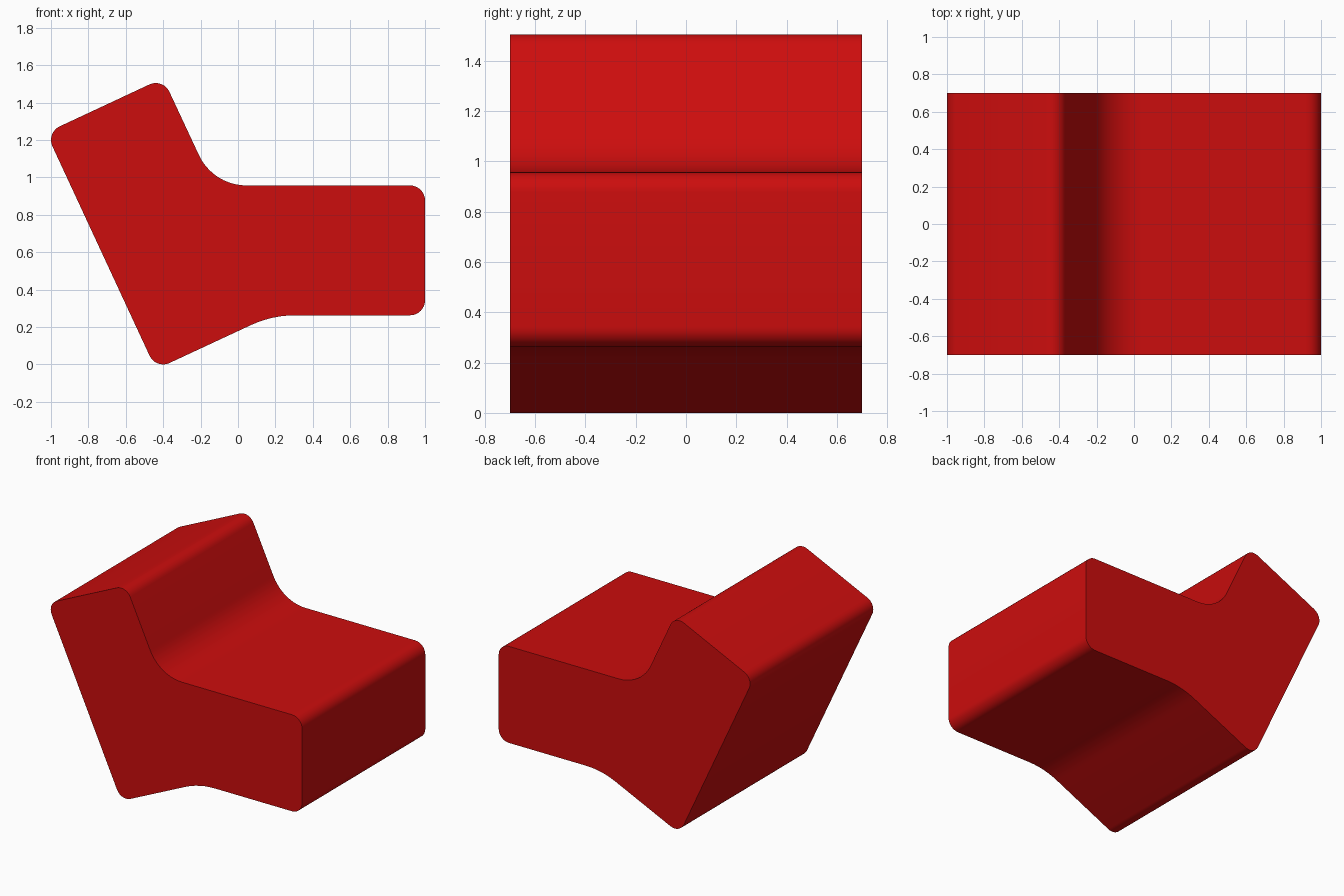
import bpy
import bmesh
import math
from mathutils import Vector

cube = bpy.data.objects.get("Cube")
if cube:
    bpy.data.objects.remove(cube, do_unlink=True)

HALF_DEPTH = 0.70

# Side profile corners: x, z, rounding radius, arc segments
PROFILE = [
    (-0.439, -0.026, 0.08, 8),   # heel of the backrest
    (0.182, 0.263, 0.56, 6),     # bend under the seat
    (1.0, 0.263, 0.08, 8),       # seat front, lower
    (1.0, 0.957, 0.08, 8),       # seat front, upper
    (-0.133, 0.957, 0.28, 10),   # crease between seat and backrest
    (-0.401, 1.531, 0.08, 8),    # backrest top, front
    (-1.026, 1.239, 0.08, 8),    # backrest top, rear
]


def rounded(profile):
    """Replace each corner with a tangent arc."""
    points = []
    for i, (x, z, radius, segments) in enumerate(profile):
        corner = Vector((x, z))
        to_prev = (Vector(profile[i - 1][:2]) - corner).normalized()
        to_next = (Vector(profile[(i + 1) % len(profile)][:2]) - corner).normalized()
        half = to_prev.angle(to_next) / 2
        centre = corner + (to_prev + to_next).normalized() * (radius / math.sin(half))
        tangent = radius / math.tan(half)
        start = corner + to_prev * tangent - centre
        end = corner + to_next * tangent - centre
        sweep = math.pi - 2 * half
        for k in range(segments + 1):
            t = k / segments
            arm = (start * math.sin((1 - t) * sweep) + end * math.sin(t * sweep)) / math.sin(sweep)
            points.append(centre + arm)
    return points


# Upholstery colour
red = bpy.data.materials.new("red upholstery")
red.use_nodes = True
colour = (0.604, 0.004, 0.004, 1.0)
red.diffuse_color = colour
red.node_tree.nodes["Principled BSDF"].inputs["Base Color"].default_value = colour

# Seat and backrest in one extruded block
bm = bmesh.new()
side = bm.faces.new([bm.verts.new((p.x, -HALF_DEPTH, p.y)) for p in rounded(PROFILE)])
extruded = bmesh.ops.extrude_face_region(bm, geom=[side], use_keep_orig=True)
bmesh.ops.translate(bm, vec=(0, 2 * HALF_DEPTH, 0),
                    verts=[v for v in extruded["geom"] if isinstance(v, bmesh.types.BMVert)])
bmesh.ops.recalc_face_normals(bm, faces=bm.faces)
mesh = bpy.data.meshes.new("lounge_seat")
bm.to_mesh(mesh)
bm.free()
mesh.materials.append(red)
seat = bpy.data.objects.new("lounge_seat", mesh)
bpy.context.collection.objects.link(seat)

# Smooth roundings with crisp side edges
bpy.ops.object.select_all(action='DESELECT')
seat.select_set(True)
bpy.context.view_layer.objects.active = seat
bpy.ops.object.shade_smooth_by_angle(angle=math.radians(35))
